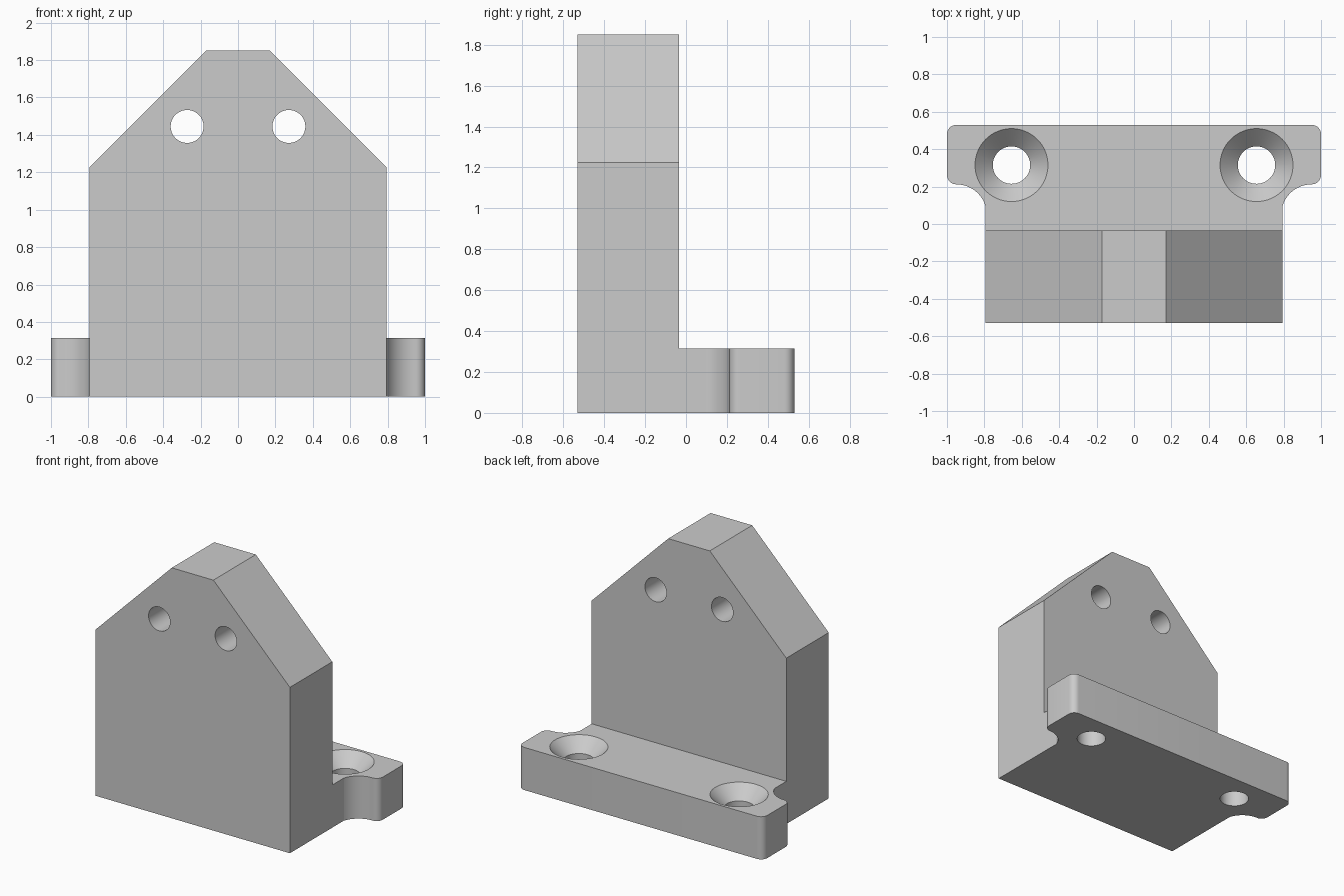
import bpy, bmesh, math

if "Cube" in bpy.data.objects:
    bpy.data.objects.remove(bpy.data.objects["Cube"])

# Single plain grey finish
grey = bpy.data.materials.new("plain_grey")
grey.use_nodes = True
GREY = (0.6, 0.6, 0.6, 1)
grey.diffuse_color = GREY
grey.node_tree.nodes["Principled BSDF"].inputs["Base Color"].default_value = GREY

HALF, DEPTH, STEP, FOOT_H = 0.795, 0.53, -0.035, 0.315


def prism(name, outline, shift):
    """Extrude a closed outline of 3D points along the shift vector."""
    bm = bmesh.new()
    base = bm.faces.new([bm.verts.new(p) for p in outline])
    side = bmesh.ops.extrude_face_region(bm, geom=[base])["geom"]
    bmesh.ops.translate(bm, vec=shift,
                        verts=[v for v in side if isinstance(v, bmesh.types.BMVert)])
    bmesh.ops.recalc_face_normals(bm, faces=bm.faces)
    mesh = bpy.data.meshes.new(name)
    bm.to_mesh(mesh)
    bm.free()
    mesh.materials.append(grey)
    obj = bpy.data.objects.new(name, mesh)
    bpy.context.collection.objects.link(obj)
    return obj


def arc(cx, cy, r, start, end, steps):
    angles = [math.radians(start + (end - start) * i / steps) for i in range(steps + 1)]
    return [(cx + r * math.cos(a), cy + r * math.sin(a)) for a in angles]


def mirrored(half):
    return half + [(-x, y) for x, y in reversed(half)]


def cone(name, location, r1, r2, depth, tilt=0):
    bpy.ops.mesh.primitive_cone_add(vertices=64, radius1=r1, radius2=r2, depth=depth,
                                    location=location, rotation=(tilt, 0, 0))
    obj = bpy.context.object
    obj.name = name
    obj.data.materials.append(grey)
    obj.hide_render = True
    return obj


def boolean(target, tool, operation):
    mod = target.modifiers.new(tool.name, "BOOLEAN")
    mod.operation, mod.solver, mod.object = operation, "EXACT", tool
    bpy.context.view_layer.objects.active = target
    bpy.ops.object.modifier_apply(modifier=mod.name)
    bpy.data.objects.remove(tool)


# Foot: flared ears with concave necks and rounded corners
half_foot = ([(HALF, -DEPTH)]
             + arc(0.95, 0.049, 0.163, 162, 90, 16)
             + arc(0.95, 0.262, 0.05, -90, 0, 8)
             + arc(0.95, DEPTH - 0.05, 0.05, 0, 90, 8))
bracket = prism("angle_bracket", [(x, y, 0) for x, y in mirrored(half_foot)], (0, 0, FOOT_H))

# Upright wall with chamfered shoulders
half_wall = [(HALF, 0), (HALF, 1.225), (0.17, 1.85)]
wall = prism("upright_wall", [(x, -DEPTH, z) for x, z in mirrored(half_wall)],
             (0, STEP + DEPTH, 0))
boolean(bracket, wall, "UNION")

# Through holes in the wall and countersunk screw holes in the foot
SINK = 0.095
for s in (-1, 1):
    boolean(bracket, cone("wall_hole", (s * 0.272, -0.28, 1.445), 0.088, 0.088, 1,
                          math.pi / 2), "DIFFERENCE")
    boolean(bracket, cone("screw_hole", (s * 0.655, 0.315, 0.1), 0.1, 0.1, 1), "DIFFERENCE")
    boolean(bracket, cone("countersink", (s * 0.655, 0.315, FOOT_H), 0.1, 0.1 + 2 * SINK,
                          2 * SINK), "DIFFERENCE")

# Smooth curves, crisp edges
bpy.ops.object.select_all(action="DESELECT")
bracket.select_set(True)
bpy.context.view_layer.objects.active = bracket
bpy.ops.object.shade_smooth_by_angle(angle=math.radians(20))
